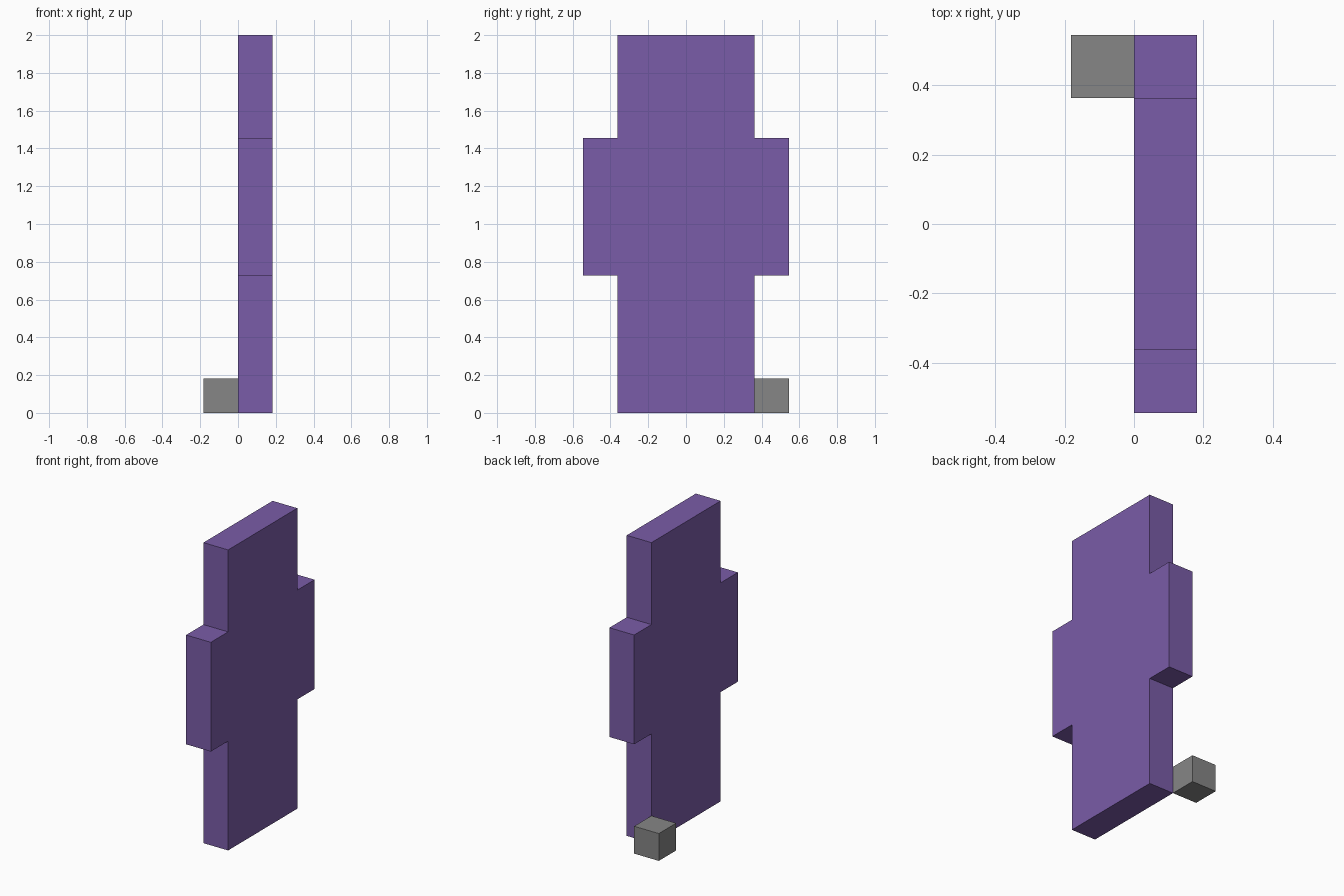
import bpy
import bmesh
from mathutils import Matrix, Vector

cube = bpy.data.objects.get("Cube")
if cube:
    bpy.data.objects.remove(cube, do_unlink=True)

U = 2 / 11  # grid module shared by every part


def make_material(name, rgb):
    mat = bpy.data.materials.new(name)
    mat.use_nodes = True
    color = (*rgb, 1)
    mat.diffuse_color = color
    mat.node_tree.nodes["Principled BSDF"].inputs["Base Color"].default_value = color
    return mat


def add_object(name, bm, mat):
    bmesh.ops.recalc_face_normals(bm, faces=bm.faces)
    mesh = bpy.data.meshes.new(name)
    bm.to_mesh(mesh)
    bm.free()
    mesh.materials.append(mat)
    obj = bpy.data.objects.new(name, mesh)
    bpy.context.collection.objects.link(obj)
    return obj


purple = make_material("purple", (0.195, 0.107, 0.392))
grey = make_material("grey", (0.238, 0.238, 0.238))

# Upright slab: mirrored half outline (y, z) with a wider middle, extruded along x
half = [(2, 0), (2, 4), (3, 4), (3, 8), (2, 8), (2, 11)]
outline = half + [(-y, z) for y, z in reversed(half)]
bm = bmesh.new()
face = bm.faces.new([bm.verts.new((0, y * U, z * U)) for y, z in outline])
extruded = bmesh.ops.extrude_face_region(bm, geom=[face], use_keep_orig=True)
verts = [g for g in extruded["geom"] if isinstance(g, bmesh.types.BMVert)]
bmesh.ops.translate(bm, verts=verts, vec=Vector((U, 0, 0)))
add_object("stepped_slab", bm, purple)

# Small block on the ground behind the slab's back corner
bm = bmesh.new()
bmesh.ops.create_cube(bm, size=U, matrix=Matrix.Translation((-U / 2, 2.5 * U, U / 2)))
add_object("corner_block", bm, grey)
